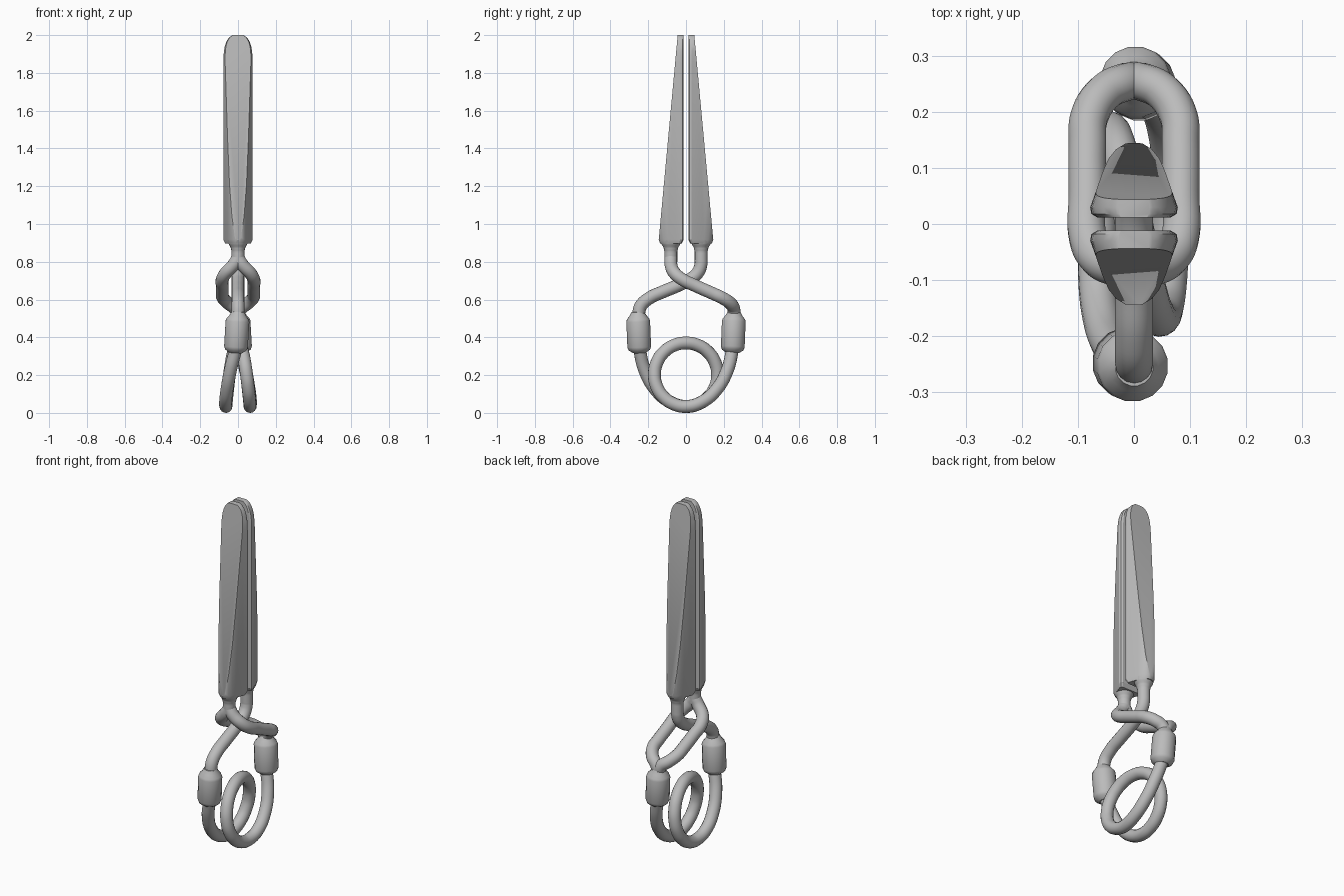
import bpy, bmesh
from math import sin, cos, pi
from mathutils import Vector

cube = bpy.data.objects.get("Cube")
if cube:
    bpy.data.objects.remove(cube)

steel = bpy.data.materials.new("plain grey")
steel.use_nodes = True
steel.diffuse_color = (0.5, 0.5, 0.5, 1)
steel.node_tree.nodes["Principled BSDF"].inputs["Base Color"].default_value = (0.5, 0.5, 0.5, 1)

WIRE = 0.034


def finish(obj, angle=0.7):
    obj.data.materials.append(steel)
    bpy.ops.object.select_all(action='DESELECT')
    obj.select_set(True)
    bpy.context.view_layer.objects.active = obj
    if obj.type == 'CURVE':
        bpy.ops.object.convert(target='MESH')
    bpy.ops.object.shade_smooth_by_angle(angle=angle)


def tube(name, points, radii=None, handle='AUTO', steps=6):
    """Round bar through the points, with optional radius per point."""
    curve = bpy.data.curves.new(name, 'CURVE')
    curve.dimensions = '3D'
    curve.bevel_depth = 1.0
    curve.bevel_resolution = 6
    curve.resolution_u = steps
    curve.use_fill_caps = True
    spline = curve.splines.new('BEZIER')
    spline.bezier_points.add(len(points) - 1)
    for i, (bp, co) in enumerate(zip(spline.bezier_points, points)):
        bp.co = co
        bp.handle_left_type = bp.handle_right_type = handle
        bp.radius = radii[i] if radii else WIRE
    obj = bpy.data.objects.new(name, curve)
    bpy.context.collection.objects.link(obj)
    finish(obj)


def blade(name, side):
    """Arched bar cut by a sloping plane, rounded at the tip."""
    half = [(0.066, 0.012), (0.076, 0.018), (0.078, 0.03), (0.069, 0.055), (0.055, 0.095),
            (0.045, 0.117), (0.032, 0.133), (0.016, 0.143)]
    outline = half + [(0, 0.146)] + [(-x, y) for x, y in reversed(half)]
    bm = bmesh.new()
    rings = []
    # foot ring tucks in towards the neck
    levels = [(0.896, 0.86, 0.84), (0.918, 1, 1), (1.8, 1, 1)]
    for i in range(1, 11):
        t = 0.985 * sin(i / 10 * pi / 2)
        levels.append((1.8 + 0.2 * t / 0.985, (1 - t ** 4) ** 0.5 * 0.85 + 0.15, 1))
    for z, sx, sy in levels:
        rings.append([bm.verts.new((x * sx, 0.08 + (y - 0.08) * sy, z)) for x, y in outline])
    n = len(outline)
    for a, b in zip(rings, rings[1:]):
        for i in range(n):
            j = (i + 1) % n
            bm.faces.new((a[i], a[j], b[j], b[i]))
    bm.faces.new(rings[0])
    bm.faces.new(rings[-1])
    cut = bmesh.ops.bisect_plane(bm, geom=bm.verts[:] + bm.edges[:] + bm.faces[:], dist=1e-5,
                                 plane_co=(0, 0.144, 0.92), plane_no=Vector((0, 1.08, 0.1)),
                                 clear_outer=True)
    edges = [e for e in cut["geom_cut"] if isinstance(e, bmesh.types.BMEdge)]
    bmesh.ops.holes_fill(bm, edges=[e for e in edges if e.is_boundary], sides=0)
    for v in bm.verts:
        v.co.y *= side
    bmesh.ops.recalc_face_normals(bm, faces=bm.faces[:])
    mesh = bpy.data.meshes.new(name)
    bm.to_mesh(mesh)
    bm.free()
    obj = bpy.data.objects.new(name, mesh)
    bpy.context.collection.objects.link(obj)
    finish(obj, 0.45)


# Blades, necks and collars, front and back
for word, s in (("front", -1), ("back", 1)):
    blade(word + "_blade", s)
    tube(word + "_neck",
         [(0, s * 0.08, z) for z in (0.915, 0.895, 0.875, 0.855, 0.8)],
         [0.056, 0.05, 0.039, 0.034, 0.034])
    shape = [(0.535, 0.034), (0.515, 0.045), (0.497, 0.06), (0.485, 0.064),
             (0.35, 0.064), (0.334, 0.058), (0.318, 0.035)]
    axis = [(s * 0.012 * (0.53 - z) / 0.2, s * (0.254 - 0.04 * (0.51 - z)), z) for z, r in shape]
    tube(word + "_collar", axis, [r for z, r in shape], 'VECTOR', 1)

# Single arm passing through the link
arm = [(0.08, 0.81), (0.079, 0.785), (0.064, 0.745), (0.03, 0.712), (-0.03, 0.68), (-0.12, 0.642),
       (-0.195, 0.607), (-0.24, 0.565), (-0.253, 0.51)]
tube("crossing_arm", [(0, y, z) for y, z in arm])

# Split arm forming the open link
link = [(0, -0.08, 0.82), (0.025, -0.079, 0.782), (0.065, -0.06, 0.74), (0.083, -0.02, 0.707),
        (0.083, 0.05, 0.673), (0.083, 0.14, 0.633), (0.08, 0.19, 0.61), (0.052, 0.235, 0.58),
        (0.015, 0.253, 0.55), (0, 0.253, 0.51)]
for word, s in (("left", 1), ("right", -1)):
    tube(word + "_link_strand", [(s * x, y, z) for x, y, z in link])

# Spring: down from the back collar, one full turn, up to the front collar
leg = [(0.012, 0.246, 0.335), (0.038, 0.222, 0.235), (0.058, 0.165, 0.128), (0.066, 0.085, 0.058)]
coil = []
for i in range(17):
    a = 2 * pi * i / 16
    coil.append((0.064 * cos(a / 2), -0.167 * sin(a), 0.202 - 0.168 * cos(a)))
tube("spring_coil", leg + coil + [(-x, -y, z) for x, y, z in reversed(leg)])
